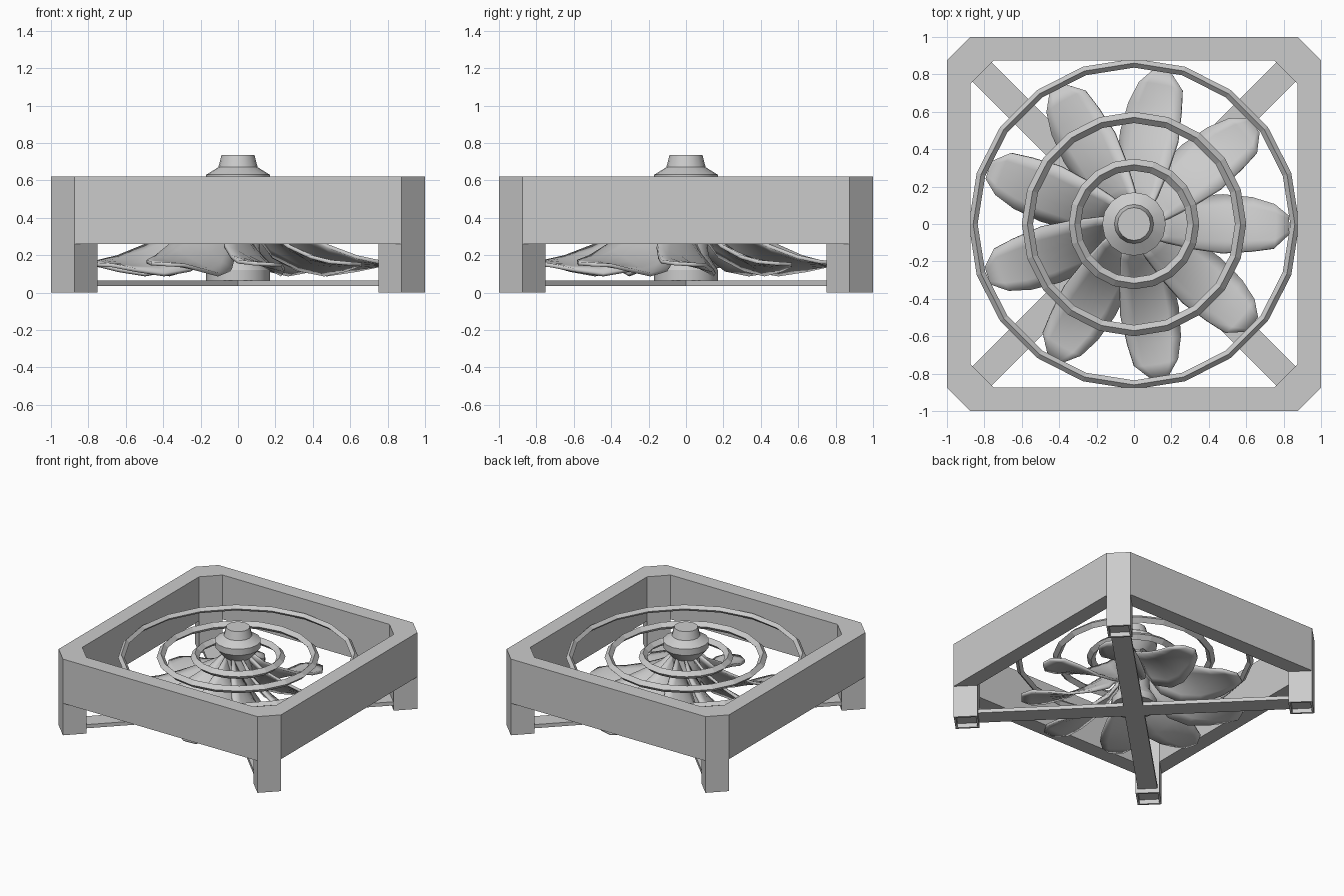
import bpy, bmesh
from math import sin, cos, radians, pi, tau
from mathutils import Matrix, Vector

if "Cube" in bpy.data.objects:
    bpy.data.objects.remove(bpy.data.objects["Cube"])


def finish(name, bm, smooth=False):
    bmesh.ops.recalc_face_normals(bm, faces=bm.faces[:])
    me = bpy.data.meshes.new(name)
    bm.to_mesh(me)
    bm.free()
    ob = bpy.data.objects.new(name, me)
    bpy.context.collection.objects.link(ob)
    if smooth:
        bpy.context.view_layer.objects.active = ob
        ob.select_set(True)
        bpy.ops.object.shade_smooth_by_angle(angle=radians(30))
        ob.select_set(False)
    return ob


def bridge(bm, loops, closed=True):
    # join consecutive vertex loops with quads; closed also joins last to first
    n = len(loops[0])
    for a, b in zip(loops, loops[1:] + loops[:1] if closed else loops[1:]):
        for i in range(n):
            j = (i + 1) % n
            bm.faces.new((a[i], a[j], b[j], b[i]))


def octagon(h, c, z):
    quarter = [Vector((h, h - c, z)), Vector((h - c, h, z))]
    return [Matrix.Rotation(k * pi / 2, 3, 'Z') @ v for k in range(4) for v in quarter]


# square frame with chamfered corners
bm = bmesh.new()
bridge(bm, [[bm.verts.new(p) for p in octagon(h, 0.125, z)]
            for h, z in ((1, 0.26), (1, 0.62), (0.875, 0.62), (0.875, 0.26))])
finish("frame", bm)

# diagonal corner posts with hollow feet
for k in range(4):
    bm = bmesh.new()
    rot = Matrix.Rotation(k * pi / 2, 4, 'Z')
    pts = [(1, .875), (.875, 1), (.75, .875), (.875, .75)]
    low = [bm.verts.new(rot @ Vector((x, y, 0))) for x, y in pts]
    high = [bm.verts.new(rot @ Vector((x, y, 0.26))) for x, y in pts]
    bridge(bm, [low, high], closed=False)
    bm.faces.new(high)
    foot = bm.faces.new(low)
    bmesh.ops.recalc_face_normals(bm, faces=bm.faces[:])
    bmesh.ops.inset_region(bm, faces=[foot], thickness=0.022)
    ext = bmesh.ops.extrude_face_region(bm, geom=[foot])
    bmesh.ops.translate(bm, vec=(0, 0, 0.035),
                        verts=[v for v in ext["geom"] if isinstance(v, bmesh.types.BMVert)])
    if foot.is_valid:
        bm.faces.remove(foot)
    finish("corner_post_%d" % (k + 1), bm)

# crossed support bars under the fan
for k in range(2):
    bm = bmesh.new()
    m = (Matrix.Rotation(pi / 4 + k * pi / 2, 4, 'Z') @ Matrix.Translation((0, 0, 0.05))
         @ Matrix.Diagonal((2.34, 0.145, 0.03, 1)))
    bmesh.ops.create_cube(bm, size=1, matrix=m)
    finish("support_bar_%d" % (k + 1), bm)

# hub: lathed profile
profile = [(.17, .065), (.17, .12), (.12, .2), (.1, .5), (.13, .53),
           (.17, .58), (.17, .63), (.105, .67), (.088, .735)]
bm = bmesh.new()
loops = [[bm.verts.new((r * cos(i * tau / 16), r * sin(i * tau / 16), z)) for i in range(16)]
         for r, z in profile]
bridge(bm, loops, closed=False)
bm.faces.new(loops[0])
bm.faces.new(loops[-1])
finish("hub", bm, True)

# guard rings with diamond section
for name, r, t, seg in (("outer_ring", .86, .024, 20), ("middle_ring", .57, .03, 20),
                        ("inner_ring", .317, .032, 20)):
    bm = bmesh.new()
    bridge(bm, [[bm.verts.new(((r + dr) * cos(i * tau / seg), (r + dr) * sin(i * tau / seg), .49 + dz))
                 for i in range(seg)]
                for dr, dz in ((t, 0), (0, t), (-t, 0), (0, -t))])
    finish(name, bm)

# swept blades: radius, clockwise edge angle and height, other edge angle and height
stations = [(.10, -40, .52, 12, .32), (.2, -29, .42, 24, .19), (.35, -22, .33, 24, .12),
            (.5, -18, .25, 18, .095), (.65, -13, .19, 12.5, .12),
            (.76, -10, .165, 8, .145), (.83, -4, .155, 3, .15)]
N = 5
for k in range(9):
    bm = bmesh.new()
    rows = []
    for r, a0, z0, a1, z1 in stations:
        row = []
        for i in range(N + 1):
            t = i / N
            a = radians(a0 + (a1 - a0) * t + 40 * k)
            row.append(bm.verts.new((r * cos(a), r * sin(a), z0 + (z1 - z0) * t)))
        rows.append(row)
    for p, q in zip(rows, rows[1:]):
        for i in range(N):
            bm.faces.new((p[i], q[i], q[i + 1], p[i + 1]))
    ob = finish("blade_%d" % (k + 1), bm, True)
    mod = ob.modifiers.new("thickness", 'SOLIDIFY')
    mod.thickness = 0.02
    mod.offset = 0
